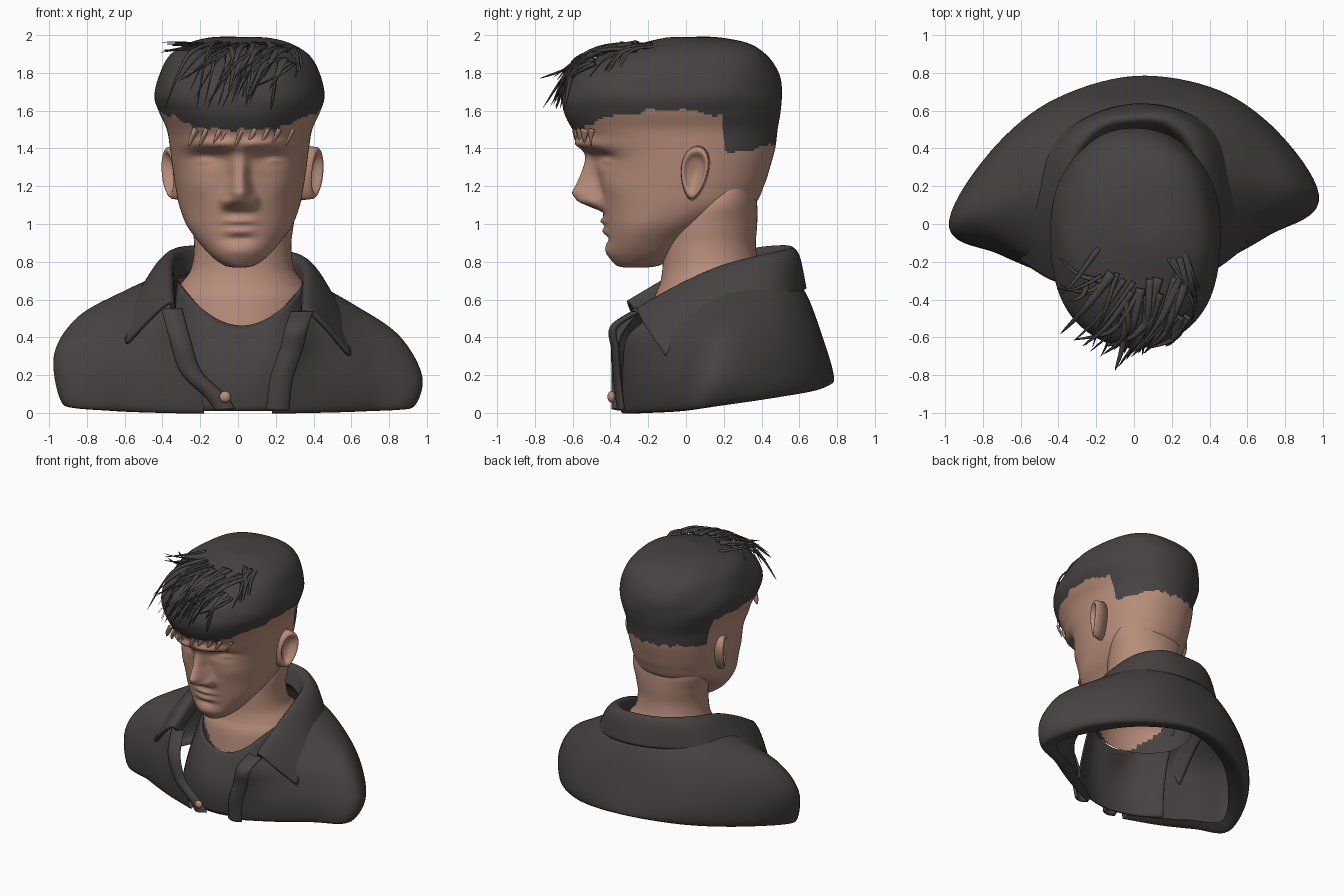
import bpy, bmesh, math, random
from mathutils import Vector

if "Cube" in bpy.data.objects:
    bpy.data.objects.remove(bpy.data.objects["Cube"])

random.seed(4)
U = random.uniform
TAU = math.tau

def material(name, rgb):
    m = bpy.data.materials.new(name)
    m.diffuse_color = (*rgb, 1)
    m.use_nodes = True
    m.node_tree.nodes["Principled BSDF"].inputs["Base Color"].default_value = m.diffuse_color
    return m

SKIN = material("skin", (0.48, 0.268, 0.195))
DARK = material("charcoal", (0.062, 0.055, 0.053))

def smooth_path(P, n):
    """Catmull-Rom samples through tuples of any length."""
    out = []
    for i in range(len(P) - 1):
        a, b, c, d = P[max(i - 1, 0)], P[i], P[i + 1], P[min(i + 2, len(P) - 1)]
        for t in [k / n for k in range(n)]:
            out.append(tuple(0.5 * (2 * q + (r - p) * t + (2 * p - 5 * q + 4 * r - s) * t * t
                                    + (3 * q - p - 3 * r + s) * t ** 3)
                             for p, q, r, s in zip(a, b, c, d)))
    return out + [tuple(P[-1])]

def add_grid(bm, rows, closed=False, caps=False, keep=lambda p: True):
    vs = [[bm.verts.new(p) for p in r] for r in rows]
    m = len(rows[0])
    for a, b in zip(vs, vs[1:]):
        for j in range(m if closed else m - 1):
            k = (j + 1) % m
            q = (a[j], a[k], b[k], b[j])
            if keep(sum((v.co for v in q), Vector((0, 0, 0))) / 4):
                bm.faces.new(q)
    for r in (vs[0], vs[-1]) if caps else ():
        if keep(r[0].co):
            bm.faces.new(r)

def finish(name, bm, mat, thick=0):
    bmesh.ops.delete(bm, geom=[v for v in bm.verts if not v.link_faces], context='VERTS')
    bmesh.ops.recalc_face_normals(bm, faces=bm.faces)
    for f in bm.faces:
        f.smooth = True
    me = bpy.data.meshes.new(name)
    bm.to_mesh(me)
    bm.free()
    me.materials.append(mat)
    ob = bpy.data.objects.new(name, me)
    bpy.context.collection.objects.link(ob)
    if thick:
        s = ob.modifiers.new("thickness", 'SOLIDIFY')
        s.thickness, s.offset = thick, 0

def surface(name, rows, mat, thick=0, **kw):
    bm = bmesh.new()
    add_grid(bm, rows, **kw)
    finish(name, bm, mat, thick)

def patch(half, nu, nv):
    """Smooth surface through a mirrored control grid, turned and tilted a little like the pose."""
    ctrl = [r + [(-x, y, z) for x, y, z in reversed(r[:-1])] for r in half]
    ctrl = [[(x, y + .07 * x, z - .055 * x * min(1, z / .25)) for x, y, z in r] for r in ctrl]
    cols = zip(*[smooth_path(r, nu) for r in ctrl])
    return list(zip(*[smooth_path(c, nv) for c in cols]))

def g(a, s):
    return math.exp(-(a / s) ** 2)

def table(T, z):
    for (a, p), (b, q) in zip(T, T[1:]):
        if a <= z <= b:
            return p + (q - p) * (z - a) / (b - a)
    return 0

# Head: rings of z, front y, back y, half width, then facial relief
NOSE = [(1.065, 0), (1.085, .05), (1.12, .125), (1.165, .15), (1.25, .095), (1.34, .04), (1.42, 0)]
RINGS = [(.77, -.33, -.2, .035), (.785, -.375, -.13, .09), (.84, -.408, -.05, .16),
         (.92, -.418, .03, .228), (1.0, -.428, .17, .283), (1.1, -.448, .355, .32),
         (1.2, -.46, .412, .34), (1.3, -.48, .445, .355), (1.4, -.525, .472, .368),
         (1.5, -.60, .485, .385), (1.59, -.645, .50, .425), (1.68, -.65, .505, .452),
         (1.79, -.60, .494, .425), (1.89, -.45, .44, .37), (1.955, -.25, .34, .275),
         (1.985, -.12, .18, .16), (1.99, -.05, .06, .04)]

def relief(x, z):
    ax = abs(x)
    d = table(NOSE, z) * math.exp(-(ax / (.045 + .17 * max(0, 1.25 - z))) ** 2.6)
    d += .03 * g(ax - .075, .025) * g(z - 1.12, .03)
    d += .055 * g(z - 1.42, .035) * math.exp(-(x / .27) ** 4) * (1 - .4 * g(x, .04))
    d -= .045 * g(ax - .17, .085) * g(z - 1.35, .04)
    d += .02 * g(ax - .18, .05) * g(z - 1.335, .018)
    d += .024 * g(x, .08) * g(z - 1.015, .016) + .02 * g(x, .075) * g(z - .962, .022)
    d += .015 * g(x, .09) * g(z - .86, .04) - .012 * g(x, .07) * g(z - .922, .018)
    return d + .015 * g(ax - .22, .08) * g(z - 1.2, .07)

def head_point(z, yf, yb, hw, t):
    c, s = math.cos(t), math.sin(t)
    x = hw * math.copysign(abs(c) ** .91, c)
    y = (yf + yb) / 2 + (yb - yf) / 2 * math.copysign(abs(s) ** .91, s)
    if s < 0 and z > .8:
        y -= relief(x, z) * min(1, -s * 2)
    lump = .012 * math.sin(9 * x + 14 * z) * math.sin(11 * y) * min(1, max(0, (z - 1.6) * 8))
    return (x * (1 + lump) + .008, y * (1 + lump), z + lump * .3)

head_rows = [[head_point(*r, TAU * j / 240) for j in range(240)] for r in smooth_path(RINGS, 8)]
HAIRLINE = [(-2, 1.49), (-.56, 1.5), (-.42, 1.57), (-.15, 1.6), (.19, 1.585),
            (.21, 1.39), (.3, 1.39), (.4, 1.415), (2, 1.42)]

def in_hair(p):
    jag = .008 * math.sin(47 * p.x + 31 * p.y) + .006 * math.sin(90 * p.x)
    return p.z > table(HAIRLINE, p.y) + jag

surface("head", head_rows, SKIN, closed=True, caps=True, keep=lambda p: not in_hair(p))
surface("hair", head_rows, DARK, closed=True, caps=True, keep=in_hair)

# Neck flaring into the shoulders, its hidden lower part being shirt
NECK = [(.45, -.19, .46, .36), (.6, -.17, .49, .375), (.68, -.14, .46, .33), (.76, -.125, .395, .275),
        (.88, -.12, .37, .257), (1.0, -.1, .377, .27), (1.12, -.02, .376, .285), (1.25, .1, .36, .24)]
neck_rows = [[(.025 + w * math.cos(TAU * j / 64), (f + b) / 2 + (b - f) / 2 * math.sin(TAU * j / 64), z)
              for j in range(64)] for z, f, b, w in smooth_path(NECK, 8)]

def bare(p):
    return p.z > (.44 + .24 * min(1, ((p.x - .02) / .34) ** 2) if p.y < .12 else .69)

surface("neck", neck_rows, SKIN, closed=True, keep=bare)
surface("shirt_back", neck_rows, DARK, closed=True, keep=lambda p: not bare(p))

# Ears: dished ovals with a raised rim
def ear_point(side, i, t):
    r, c, s = (i + .3) / 14.3, math.cos(t), math.sin(t)
    rim = .045 * g(r - .8, .18) * (.7 + .4 * c) - .02 * g(r, .45)
    h = .367 + .018 * side + rim + .015 * c * r + .012 * s * r - (.07 if i == 14 else 0)
    return (side * h + .006, .045 + r * .075 * (1 + .25 * s) * c + .015 * r * s, 1.27 + .147 * r * s)

for side, name in ((1, "ear_right"), (-1, "ear_left")):
    surface(name, [[ear_point(side, i, TAU * j / 40) for j in range(40)] for i in range(15)],
            SKIN, closed=True, caps=True)

# Loose hair tufts
def tuft(bm, a, b, c, rad):
    path = [Vector(p) for p in smooth_path([a, b, c], 5)]
    rows = []
    for i, p in enumerate(path):
        d = (path[min(i + 1, 10)] - path[max(i - 1, 0)]).normalized()
        u = d.cross(Vector((0, .3, 1))).normalized()
        r = rad * (1 - i / 10) ** .7 + .001
        rows.append([p + r * (u * math.cos(k * TAU / 6) + .5 * d.cross(u) * math.sin(k * TAU / 6))
                     for k in range(6)])
    add_grid(bm, rows, closed=True, caps=True)

def cap_z(x, y):
    return 1.68 + .305 * max(0, 1 - abs(x / .46) ** 2.5 - abs((y + .06) / .6) ** 2.5) ** .4

def sweep(root, tip, rad):
    x, y = (root[0] + tip[0]) / 2 + U(-.02, .05), (root[1] + tip[1]) / 2 - .03
    z = min(max(cap_z(x, y), tip[2]), 1.98)
    tuft(bm, (*root, cap_z(*root) - .015), (x, y, z), tip, rad)

bm = bmesh.new()
for i in range(30):
    x = U(-.15, .3)
    tx = x - U(.04, .28)
    sweep((x, U(-.5, -.25)), (tx, -.655 + .5 * tx * tx - U(0, .12) * g(tx + .1, .15), U(1.6, 1.8)), U(.012, .03))
for i in range(6):
    sweep((U(-.25, -.15), U(-.35, -.1)), (U(-.42, -.34), U(-.58, -.1), U(1.88, 1.965)), U(.01, .018))
for i in range(6):
    sweep((U(.15, .28), U(-.3, -.1)), (U(.3, .37), U(-.53, -.4), U(1.68, 1.8)), U(.012, .022))
sweep((-.05, -.4), (-.1, -.775, 1.77), .025)
finish("hair_tufts", bm, DARK)
bm = bmesh.new()
for x in [-.26 + .065 * i + U(-.02, .02) for i in range(9)]:
    tuft(bm, (x + .02, -.575 + x * x, 1.5), (x, -.58 + x * x, 1.46), (x - .02, -.575 + x * x, U(1.4, 1.43)), U(.02, .035))
finish("fringe_tips", bm, SKIN)

# Round-neck shirt front
surface("shirt", [[((.34 * s + .02) * (1 - v) + .4 * s * v,
                    (-.215 + .33 * s ** 4) * (1 - v) + (-.31 + .16 * s * s) * v - .05 * math.sin(math.pi * v),
                    (.46 + .24 * s * s) * (1 - v) + .01 * v)
                   for s in [k / 20 - 1 for k in range(41)]] for v in [k / 16 for k in range(17)]], DARK, thick=.012)

# Open jacket: neck row, shoulders, hem, then hem rolled inside
JACKET = [
    [(.35, -.2, .54), (.38, -.1, .59), (.42, 0, .63), (.43, .18, .69), (.36, .38, .74), (.2, .5, .77), (0, .54, .78)],
    [(.3, -.33, .42), (.42, -.2, .46), (.54, -.07, .51), (.62, .18, .6), (.52, .44, .61), (.28, .6, .62), (0, .64, .62)],
    [(.25, -.35, .28), (.45, -.22, .33), (.67, -.08, .38), (.85, .12, .46), (.7, .43, .42), (.38, .66, .42), (0, .71, .43)],
    [(.2, -.35, .15), (.45, -.24, .17), (.71, -.11, .2), (.975, .06, .25), (.79, .4, .22), (.45, .675, .23), (0, .772, .24)],
    [(.18, -.33, .005), (.45, -.22, .01), (.69, -.1, .02), (.93, .02, .04), (.78, .37, .09), (.44, .65, .13), (0, .77, .16)],
    [(.18, -.28, .01), (.4, -.16, .02), (.6, -.04, .03), (.82, .06, .06), (.66, .31, .12), (.38, .54, .17), (0, .65, .2)]]
surface("jacket", patch(JACKET, 8, 7), DARK)

# Folded collar with pointed wings
COLLAR = [
    [(.34, -.23, .5), (.34, -.05, .6), (.34, .15, .68), (.28, .36, .72), (.15, .47, .74), (0, .5, .74)],
    [(.36, -.28, .565), (.365, -.08, .68), (.36, .15, .785), (.31, .38, .84), (.18, .52, .862), (0, .55, .862)],
    [(.45, -.25, .49), (.45, -.07, .62), (.44, .17, .73), (.37, .42, .8), (.21, .56, .82), (0, .59, .82)],
    [(.59, -.15, .335), (.57, .02, .51), (.53, .19, .585), (.44, .43, .63), (.25, .57, .655), (0, .625, .66)]]
surface("collar", patch(COLLAR, 8, 6), DARK, thick=.024)

# Front plackets and lapel folds as soft strips
def strip(name, path, w):
    surface(name, [[(x + w * u, y - .025 * (1 - u * u), z) for u in (-1, -.8, -.4, 0, .4, .8, 1)]
                   for x, y, z in smooth_path(path, 8)], DARK, thick=.02)

strip("placket_left", [(-.35, -.24, .55), (-.31, -.35, .4), (-.25, -.36, .22), (-.12, -.36, .09), (-.07, -.36, .02)], .05)
strip("placket_right", [(.34, -.26, .53), (.31, -.37, .45), (.28, -.36, .33), (.23, -.35, .18), (.21, -.33, .015)], .055)

# Button
bm = bmesh.new()
bmesh.ops.create_uvsphere(bm, u_segments=20, v_segments=12, radius=.03)
bmesh.ops.scale(bm, vec=(1, .7, 1), verts=bm.verts)
bmesh.ops.translate(bm, vec=(-.068, -.395, .085), verts=bm.verts)
finish("button", bm, SKIN)
